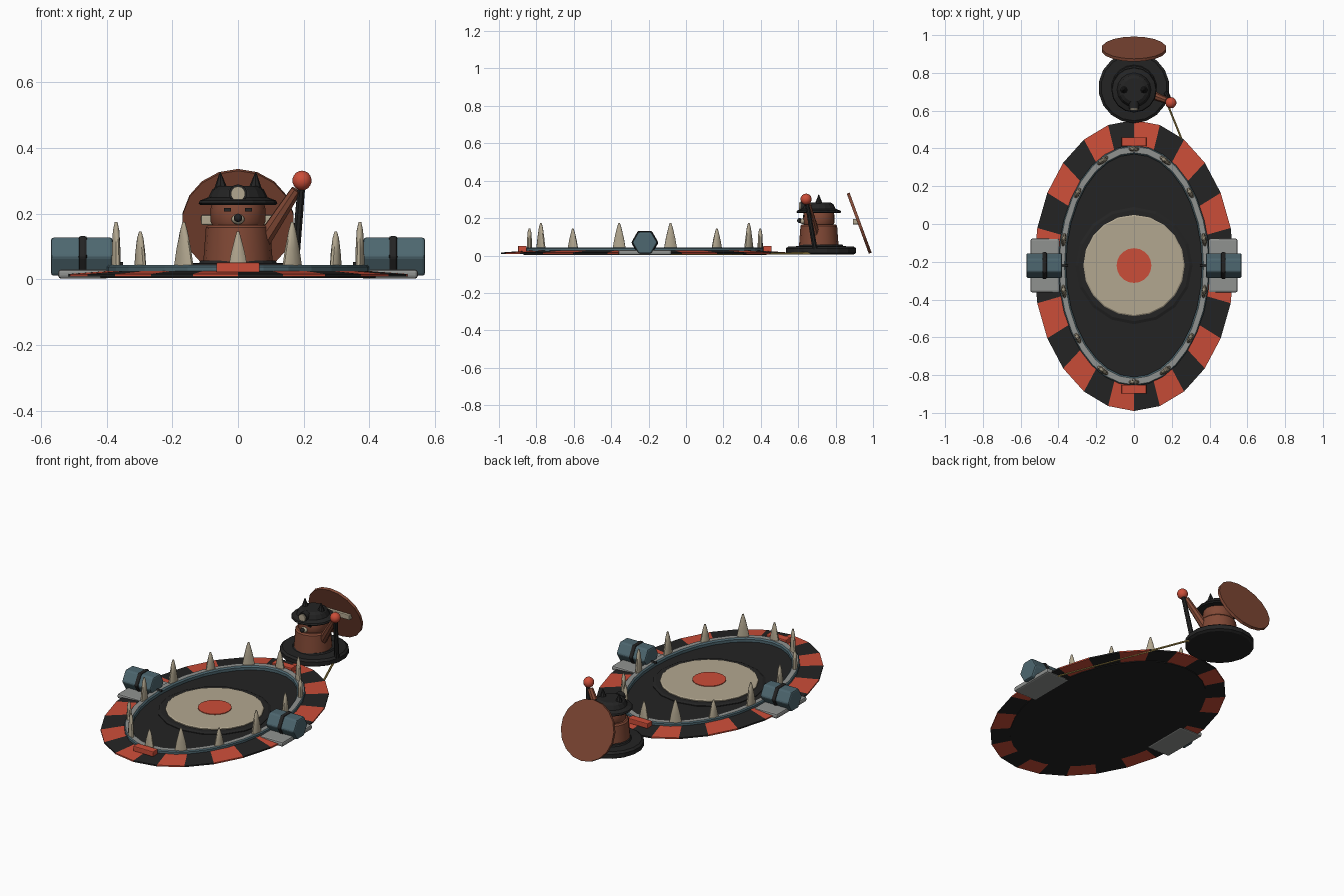
import bpy, bmesh, math
from mathutils import Vector, Matrix

cube = bpy.data.objects.get("Cube")
if cube:
    bpy.data.objects.remove(cube, do_unlink=True)


def material(name, rgb):
    m = bpy.data.materials.new(name)
    m.use_nodes = True
    m.diffuse_color = (*rgb, 1)
    m.node_tree.nodes["Principled BSDF"].inputs["Base Color"].default_value = (*rgb, 1)
    return m


RED = material("warning red", (0.60, 0.075, 0.04))
BLACK = material("soot black", (0.017, 0.017, 0.017))
BROWN = material("rust brown", (0.22, 0.066, 0.036))
TEAL = material("steel teal", (0.075, 0.135, 0.16))
BONE = material("bone", (0.45, 0.39, 0.28))
GREY = material("plate grey", (0.28, 0.29, 0.28))
GOLD = material("rope gold", (0.38, 0.27, 0.07))

TRAP_Y = -0.22   # centre of the floor trap
CREW_Y = 0.71    # centre of the operator


def finish(name, bm, mats, rule=None, smooth=False):
    bmesh.ops.recalc_face_normals(bm, faces=bm.faces)
    bm.normal_update()
    if rule:
        for f in bm.faces:
            f.material_index = rule(f)
    mesh = bpy.data.meshes.new(name)
    bm.to_mesh(mesh)
    bm.free()
    for m in mats:
        mesh.materials.append(m)
    ob = bpy.data.objects.new(name, mesh)
    bpy.context.collection.objects.link(ob)
    if smooth:
        bpy.ops.object.select_all(action='DESELECT')
        bpy.context.view_layer.objects.active = ob
        ob.select_set(True)
        bpy.ops.object.shade_smooth_by_angle(angle=math.radians(40))
    return ob


def loft(name, rings, y, n, mats, closed=False, rule=None, smooth=False, x=0.0):
    """Stack elliptical rings (rx, ry, z); closed joins the last to the first."""
    bm = bmesh.new()
    loops = []
    for rx, ry, z in rings:
        angles = [2 * math.pi * i / n for i in range(n)]
        loops.append([bm.verts.new((x + rx * math.sin(a), y + ry * math.cos(a), z)) for a in angles])
    pairs = list(zip(loops, loops[1:]))
    if closed:
        pairs.append((loops[-1], loops[0]))
    else:
        bm.faces.new(loops[0])
        bm.faces.new(loops[-1])
    for a, b in pairs:
        for i in range(n):
            j = (i + 1) % n
            bm.faces.new((a[i], a[j], b[j], b[i]))
    return finish(name, bm, mats, rule, smooth)


def lathe(name, profile, y, n, mat, **kw):
    return loft(name, [(r, r, z) for r, z in profile], y, n, [mat], **kw)


def rod(name, start, end, r1, r2, mat, n=10, smooth=True, bevel=0.0):
    a, b = Vector(start), Vector(end)
    d = b - a
    bm = bmesh.new()
    turn = d.to_track_quat('Z', 'Y').to_matrix().to_4x4()
    bmesh.ops.create_cone(bm, cap_ends=True, segments=n, radius1=r1, radius2=r2, depth=d.length,
                          matrix=Matrix.Translation((a + b) / 2) @ turn)
    ob = finish(name, bm, [mat], smooth=smooth)
    if bevel:
        add_bevel(ob, bevel)
    return ob


def add_bevel(ob, width):
    mod = ob.modifiers.new("edge bevel", 'BEVEL')
    mod.width = width
    mod.segments = 2
    mod.limit_method = 'ANGLE'


def box(name, low, high, mat, bevel=0.0):
    bm = bmesh.new()
    bmesh.ops.create_cube(bm, size=1)
    low, high = Vector(low), Vector(high)
    for v in bm.verts:
        v.co = Vector([(low[i] + high[i]) / 2 + v.co[i] * (high[i] - low[i]) for i in range(3)])
    ob = finish(name, bm, [mat])
    if bevel:
        add_bevel(ob, bevel)
    return ob


def ball(name, centre, r, mat, squash=(1, 1, 1)):
    bm = bmesh.new()
    m = Matrix.Translation(centre) @ Matrix.Diagonal((*squash, 1))
    bmesh.ops.create_uvsphere(bm, u_segments=14, v_segments=9, radius=r, matrix=m)
    return finish(name, bm, [mat], smooth=True)


# Striped outer rim: alternate wedges by angle
def stripe(f):
    c = f.calc_center_median()
    a = math.atan2(c.x / 0.53, (c.y - TRAP_Y) / 0.77) % (2 * math.pi)
    return int(a / (math.pi / 12)) % 2


loft("striped_rim", [(0.53, 0.77, 0.008), (0.53, 0.77, 0.016), (0.40, 0.63, 0.026), (0.40, 0.63, 0.008)],
     TRAP_Y, 24, [RED, BLACK], closed=True, rule=stripe)
loft("trap_floor", [(0.43, 0.65, 0.004), (0.43, 0.65, 0.01), (0.38, 0.60, 0.02)], TRAP_Y, 32, [BLACK])

# Jaw ring: grey top, teal walls
loft("jaw_ring", [(0.402, 0.637, 0.018), (0.402, 0.637, 0.038), (0.396, 0.631, 0.044),
                  (0.368, 0.598, 0.044), (0.360, 0.590, 0.036), (0.360, 0.590, 0.018)],
     TRAP_Y, 32, [TEAL, GREY], closed=True, rule=lambda f: int(f.normal.z > 0.9))

# Pressure plate in the middle
lathe("plate_housing", [(0.31, 0.015), (0.31, 0.024), (0.295, 0.030)], TRAP_Y, 16, BLACK)
lathe("pressure_plate", [(0.268, 0.028), (0.268, 0.035), (0.262, 0.039)], TRAP_Y, 20, BONE)
lathe("plate_bullseye", [(0.092, 0.038), (0.092, 0.043)], TRAP_Y, 20, RED)

# Flattened teeth around the jaw
TOOTH_TOPS = [0.145, 0.175, 0.145, 0.175, 0.175, 0.145, 0.175, 0.145]
for i in range(14):
    a = 2 * math.pi * i / 14
    top = TOOTH_TOPS[min(i, 14 - i)]
    wide = 0.036 if top > 0.15 else 0.030
    tooth = loft("tooth", [(wide, 0.014, 0.0), (wide * 0.72, 0.013, 0.4 * (top - 0.04)),
                           (wide * 0.35, 0.010, 0.8 * (top - 0.04)), (0.004, 0.004, top - 0.04)],
                 0, 10, [BONE], smooth=True)
    tooth.location = (0.381 * math.sin(a), TRAP_Y - 0.617 * math.cos(a), 0.04)
    tooth.rotation_euler.z = math.atan2(0.617 * math.sin(a), 0.381 * math.cos(a))

# Red latches at both ends
for name, y in (("front_latch", -0.875), ("back_latch", 0.435)):
    box(name, (-0.066, y - 0.023, 0.02), (0.066, y + 0.023, 0.051), RED, 0.004)

# Side spring drums on mounting plates
for side, s in (("left", 1), ("right", -1)):
    xs = sorted((s * 0.395, s * 0.548))
    box(side + "_mount_plate", (xs[0], TRAP_Y - 0.142, 0.002), (xs[1], TRAP_Y + 0.142, 0.030), GREY, 0.009)
    drum = lambda a, b, r, m, name: rod(side + name, (s * a, TRAP_Y, 0.069), (s * b, TRAP_Y, 0.069),
                                        r, r, m, n=6, smooth=False, bevel=0.008)
    for ob in (drum(0.382, 0.570, 0.067, TEAL, "_spring_drum"), drum(0.460, 0.486, 0.073, BLACK, "_drum_band")):
        # turn the hexagon so that a flat side faces up
        corner = max(ob.data.vertices, key=lambda v: v.co.z).co.z
        if corner > 0.069 + 0.95 * (0.067 if "drum_band" not in ob.name else 0.073):
            spin = Matrix.Translation((0, TRAP_Y, 0.069)) @ Matrix.Rotation(math.pi / 6, 4, 'X') \
                @ Matrix.Translation((0, -TRAP_Y, -0.069))
            ob.data.transform(spin)
    rod(side + "_hinge_pin", (s * 0.35, TRAP_Y, 0.046), (s * 0.40, TRAP_Y, 0.046), 0.006, 0.006, BLACK)

# Trip rope running from the operator's base under the rim
rod("trip_rope", (0.165, 0.665, 0.012), (0.47, -0.09, 0.008), 0.006, 0.006, GOLD, n=6)

# Operator's base and body
lathe("operator_base", [(0.175, 0.006), (0.188, 0.014), (0.188, 0.038), (0.175, 0.048), (0.12, 0.050), (0.115, 0.058)],
      0.722, 18, BLACK)
lathe("body", [(0.106, 0.05), (0.098, 0.158), (0.090, 0.166)], CREW_Y, 16, BROWN, smooth=True)
lathe("head", [(0.076, 0.160), (0.084, 0.176), (0.084, 0.215), (0.076, 0.240)], CREW_Y, 16, BROWN, smooth=True)

# Face
ball("muzzle", (0, 0.628, 0.183), 0.020, BONE, (1, 1.0, 0.8))
ball("nose", (0, 0.607, 0.187), 0.013, BLACK)
for s in (1, -1):
    box("eye", (s * 0.032 - 0.010, 0.625, 0.207), (s * 0.032 + 0.010, 0.634, 0.217), BLACK)

# Helmet with horns and a lamp
lathe("helmet", [(0.114, 0.226), (0.120, 0.232), (0.116, 0.240), (0.090, 0.250), (0.078, 0.274), (0.062, 0.284)],
      CREW_Y, 16, BLACK)
for s in (1, -1):
    rod("helmet_horn", (s * 0.052, CREW_Y, 0.262), (s * 0.054, CREW_Y, 0.325), 0.026, 0.002, BLACK, n=8)
rod("lamp_rim", (0, 0.65, 0.261), (0, 0.612, 0.261), 0.028, 0.028, BLACK, n=14)
rod("lamp_glass", (0, 0.64, 0.261), (0, 0.604, 0.261), 0.022, 0.022, BONE, n=14)

# Arm pulling the lever
rod("arm", (0.078, 0.69, 0.12), (0.178, 0.652, 0.272), 0.025, 0.017, BROWN, n=8)
rod("lever", (0.172, 0.69, 0.035), (0.194, 0.645, 0.29), 0.014, 0.012, BLACK, n=8)
ball("lever_knob", (0.195, 0.642, 0.301), 0.030, RED)

# Leaning round shield with a grip bar
tilt = Vector((0, -0.94, -0.345)).normalized()
centre = Vector((0, 0.926, 0.173))
rod("shield", centre - tilt * 0.008, centre + tilt * 0.008, 0.171, 0.171, BROWN, n=18, smooth=False)
box("shield_grip", (-0.112, 0.893, 0.166), (0.112, 0.922, 0.196), BONE, 0.004)
